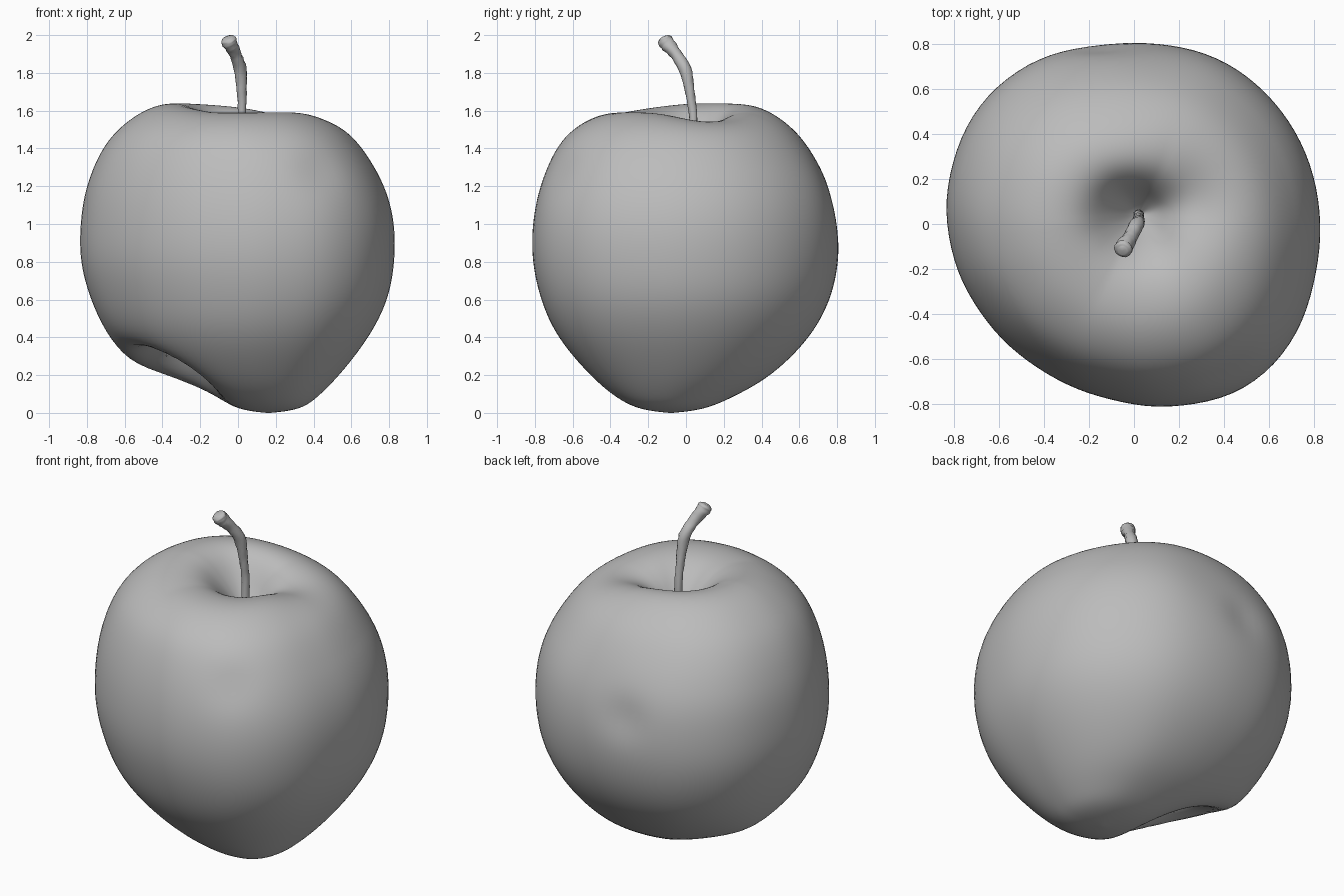
import bpy, bmesh, math, random
from mathutils import Vector

random.seed(4)
if "Cube" in bpy.data.objects:
    bpy.data.objects.remove(bpy.data.objects["Cube"], do_unlink=True)


def material(name, colour):
    m = bpy.data.materials.new(name)
    m.use_nodes = True
    m.diffuse_color = colour
    m.node_tree.nodes["Principled BSDF"].inputs["Base Color"].default_value = colour
    return m


grey = material("plain grey", (0.5, 0.5, 0.5, 1))


def spline(points, steps, relax=0):
    """Smooth curve through the points, evened out by relaxing."""
    pts = [Vector(p) for p in points]
    pts = [pts[0]] + pts + [pts[-1]]
    out = []
    for a, b, c, d in zip(pts, pts[1:], pts[2:], pts[3:]):
        for i in range(steps):
            t = i / steps
            out.append(0.5 * (2 * b + (c - a) * t + (2 * a - 5 * b + 4 * c - d) * t * t
                              + (3 * b - a - 3 * c + d) * t ** 3))
    out.append(pts[-1])
    for _ in range(relax):
        out[1:-1] = [(a + 2 * b + c) / 4 for a, b, c in zip(out, out[1:], out[2:])]
    return out


def skin(name, rings, start, end):
    """Join rings of points into a closed smooth surface."""
    bm = bmesh.new()
    rows = [[bm.verts.new(p) for p in ring] for ring in rings]
    n = len(rows[0])
    for lower, upper in zip(rows, rows[1:]):
        for i in range(n):
            j = (i + 1) % n
            bm.faces.new((lower[i], lower[j], upper[j], upper[i]))
    for tip, row in ((start, rows[0]), (end, rows[-1])):
        v = bm.verts.new(tip)
        for i in range(n):
            bm.faces.new((row[i], row[(i + 1) % n], v))
    bmesh.ops.recalc_face_normals(bm, faces=bm.faces)
    mesh = bpy.data.meshes.new(name)
    bm.to_mesh(mesh)
    bm.free()
    mesh.materials.append(grey)
    mesh.shade_smooth()
    obj = bpy.data.objects.new(name, mesh)
    bpy.context.collection.objects.link(obj)


def tube(name, points, sides, steps, rough=0.0):
    """Round tube along (x, y, z, radius) points."""
    path = spline(points, steps)
    rings = []
    for i, p in enumerate(path):
        along = (path[min(i + 1, len(path) - 1)] - path[max(i - 1, 0)]).to_3d().normalized()
        u = along.cross(Vector((0, 1, 0.1))).normalized()
        w = along.cross(u)
        rings.append([])
        for k in range(sides):
            a = math.tau * k / sides
            r = p[3] * (1 + random.uniform(-rough, rough))
            rings[-1].append(p.to_3d() + r * (u * math.cos(a) + w * math.sin(a)))
    skin(name, rings, path[0].to_3d(), path[-1].to_3d())


def bell(d, width):
    return math.exp(-(d / width) ** 2 / 2)


# Outline of the fruit: radius, height, centre x, centre y
profile = [(0.01, 0, 0.16, -0.08), (0.18, 0.02, 0.15, -0.075), (0.325, 0.09, 0.1, -0.06),
           (0.49, 0.2, 0.045, -0.025), (0.68, 0.4, 0.01, -0.01), (0.78, 0.6, 0.01, 0),
           (0.825, 0.8, 0, 0), (0.825, 1.0, 0, 0), (0.785, 1.2, -0.01, 0),
           (0.685, 1.4, -0.025, -0.015), (0.58, 1.515, -0.025, -0.015),
           (0.45, 1.59, -0.02, -0.01), (0.33, 1.607, 0, 0), (0.23, 1.58, 0.01, 0.015),
           (0.15, 1.51, 0.01, 0.03), (0.09, 1.43, 0.02, 0.04), (0.04, 1.37, 0.02, 0.04),
           (0.01, 1.35, 0.02, 0.04)]

# Uneven girth, one value every 22.5 degrees from +x
girth = [1, 1, 1, 1, 0.965, 1.005, 1.055, 1.035, 1.01, 0.965, 0.935, 0.93,
         0.965, 1.04, 1.085, 1.02]

# Hollows and swellings in the skin: centre, push direction, depth, width
dents = [((-0.34, -0.1, 0.17), (0.3, 0.1, 0.95), 0.27, 0.14),
         ((-0.5, 0.15, 0.3), (-0.6, 0.2, -0.6), 0.035, 0.14),
         ((0.4, -0.62, 1.25), (-0.5, 0.8, -0.2), 0.018, 0.09),
         ((-0.13, 0.78, 1.05), (0.1, -1, 0), 0.02, 0.09),
         ((0.08, 0.78, 1.2), (0, -1, 0), 0.01, 0.15)]

SIDES = 96


def girth_at(angle):
    s = (angle / math.tau * len(girth)) % len(girth)
    i, t = int(s), s % 1
    t = t * t * (3 - 2 * t)
    return girth[i] * (1 - t) + girth[(i + 1) % len(girth)] * t


def blend_girth(angle):
    return sum(girth_at(angle + k * 0.12) for k in range(-2, 3)) / 5


def body_point(p, angle):
    radius, z, cx, cy = p
    r = radius * blend_girth(angle)
    # The rim rises on one side, sinks at the front and dips in a groove
    shoulder = bell(radius - 0.32, 0.16) if z > 1.3 else 0
    turn = (angle - math.radians(20) + math.pi) % math.tau - math.pi
    lift = 0.035 * max(0, math.cos(angle - 2.7)) - 0.015 * max(0, -math.sin(angle))
    z += shoulder * (lift - 0.065 * bell(turn, 0.45))
    v = Vector((cx + r * math.cos(angle), cy + r * math.sin(angle), z))
    push = Vector()
    for centre, direction, depth, width in dents:
        push += Vector(direction).normalized() * depth * bell((v - Vector(centre)).length, width)
    return v + push


rings = [[body_point(p, math.tau * k / SIDES) for k in range(SIDES)]
         for p in spline(profile, 6, 12)]
skin("fruit_body", rings, (0.16, -0.08, 0), (0.02, 0.04, 1.35))

# Bent stem with a thicker, knobbly end
tube("stem", [(0.02, 0.04, 1.33, 0.024), (0.022, 0.04, 1.55, 0.022), (0.02, 0.02, 1.7, 0.025),
              (0.012, -0.005, 1.82, 0.033), (-0.015, -0.055, 1.9, 0.031),
              (-0.042, -0.1, 1.955, 0.04), (-0.05, -0.115, 1.978, 0.037),
              (-0.053, -0.12, 1.987, 0.02)], 14, 5, 0.08)

# Dry sepals in the lower hollow
base = Vector((-0.28, -0.07, 0.42))
for k in range(5):
    a = math.tau * k / 5
    side = Vector((math.cos(a), math.sin(a), 0))
    mid = base + side * 0.04 + Vector((-0.03, 0, -0.06))
    tip = base + side * 0.05 + Vector((-0.06, -0.01, -0.12))
    tube("sepal_%d" % (k + 1), [(*base, 0.014), (*mid, 0.012), (*tip, 0.003)], 6, 4)
